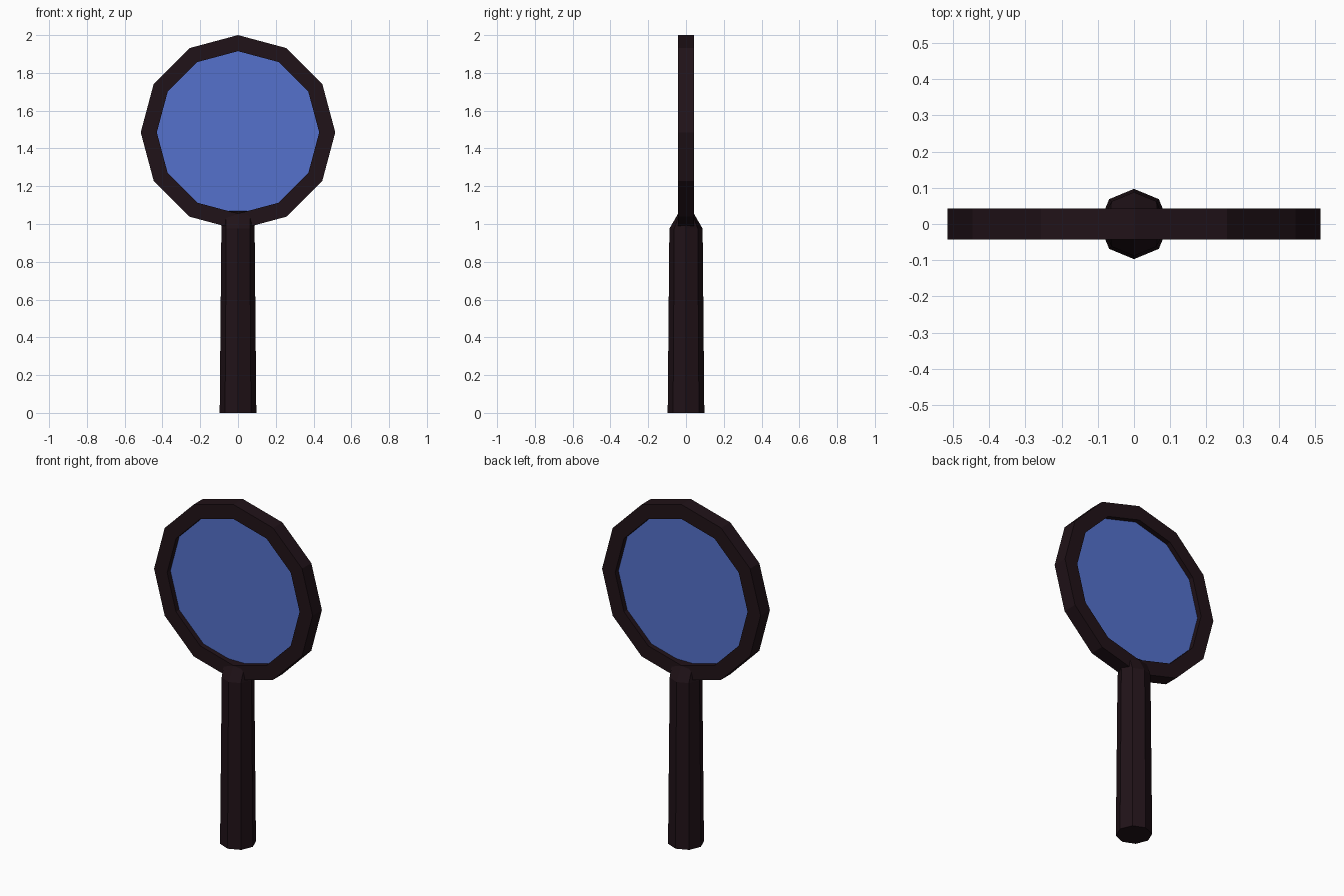
import bpy
from math import sin, cos, pi

if "Cube" in bpy.data.objects:
    bpy.data.objects.remove(bpy.data.objects["Cube"])

RING_Z = 1.485


def material(name, rgb):
    mat = bpy.data.materials.new(name)
    mat.diffuse_color = (*rgb, 1)
    mat.use_nodes = True
    mat.node_tree.nodes["Principled BSDF"].inputs["Base Color"].default_value = mat.diffuse_color
    return mat


def loft(name, loops, mat, closed=False):
    """Skin a row of equal loops; closed joins last to first, otherwise ends are capped."""
    n, m = len(loops[0]), len(loops)
    verts = [p for loop in loops for p in loop]
    faces = []
    for i in range(m if closed else m - 1):
        a, b = i * n, (i + 1) % m * n
        faces += [(a + j, a + (j + 1) % n, b + (j + 1) % n, b + j) for j in range(n)]
    if not closed:
        faces += [tuple(reversed(range(n))), tuple(range((m - 1) * n, m * n))]
    mesh = bpy.data.meshes.new(name)
    mesh.from_pydata(verts, [], faces)
    mesh.materials.append(mat)
    obj = bpy.data.objects.new(name, mesh)
    bpy.context.collection.objects.link(obj)
    return obj


def upright_circle(r, y, n=12):
    return [(r * cos(2 * pi * i / n), y, RING_Z + r * sin(2 * pi * i / n)) for i in range(n)]


def handle_loop(rx, ry, z, rise=0.0, n=8):
    pts = []
    for i in range(n):
        x, y = rx * cos(2 * pi * i / n), ry * sin(2 * pi * i / n)
        pts.append((x, y, z + rise * abs(x)))
    return pts


dark = material("dark_frame", (0.0145, 0.006, 0.009))
blue = material("blue_glass", (0.089, 0.165, 0.604))

# Twelve-sided frame around the glass
profile = [(0.515, -0.043), (0.515, 0.043), (0.43, 0.043), (0.43, -0.043)]
loft("frame", [upright_circle(r, y) for r, y in profile], dark, closed=True)

# Thin glass disc, recessed on both sides
loft("glass", [upright_circle(0.432, 0.013), upright_circle(0.432, -0.013)], blue)

# Octagonal handle that tapers, then flattens into the frame
loft("handle", [
    handle_loop(0.097, 0.097, 0),
    handle_loop(0.088, 0.088, 0.975),
    handle_loop(0.092, 0.043, 1.053, 0.25),
], dark)
